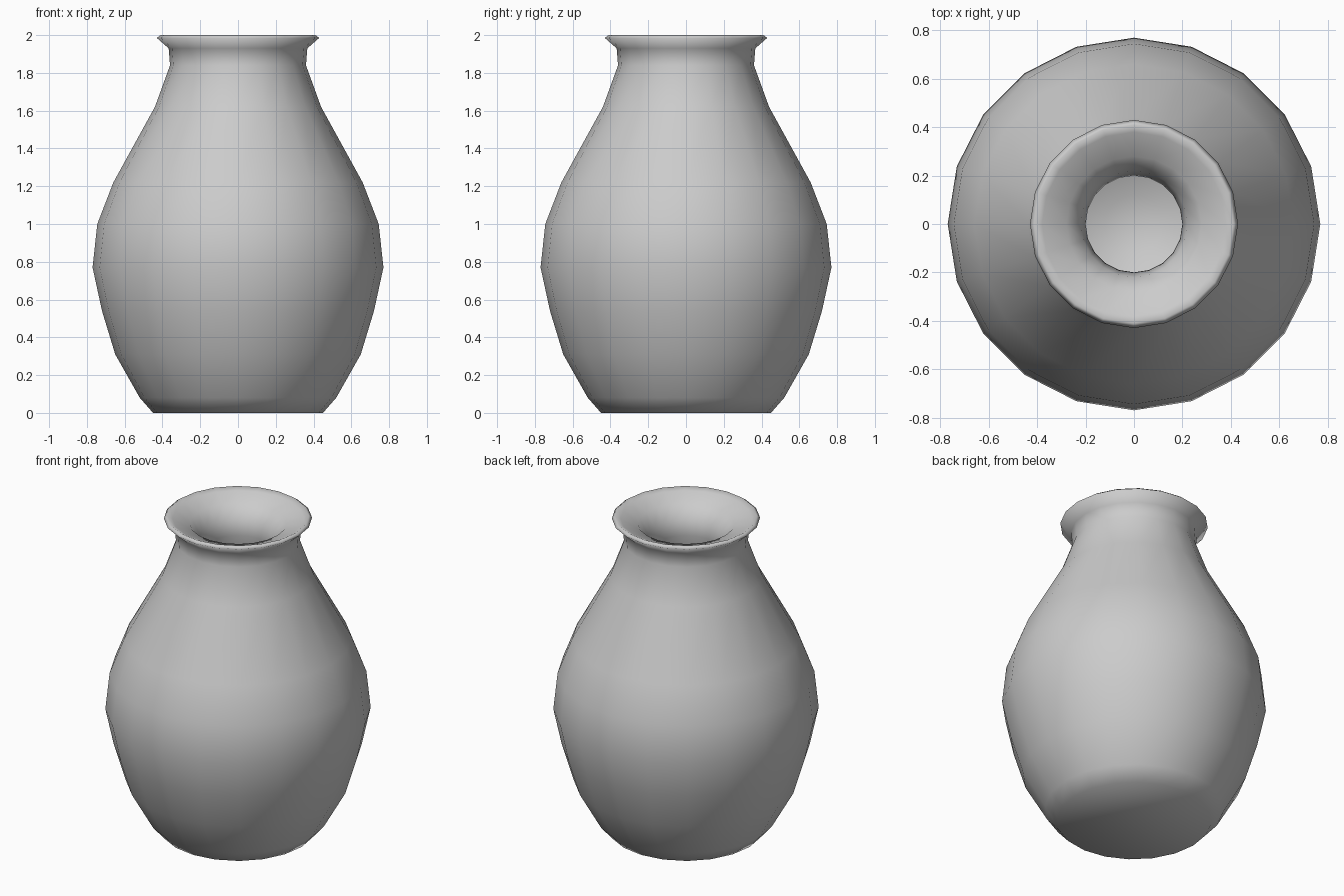
import bpy, bmesh, math

if "Cube" in bpy.data.objects:
    bpy.data.objects.remove(bpy.data.objects["Cube"])

SIDES = 20

# Profile (radius, height): outer wall up, over the lip, down the throat into the cavity
PROFILE = [
    (0.45, 0.0), (0.52, 0.08), (0.65, 0.31), (0.72, 0.54), (0.77, 0.77),
    (0.745, 1.0), (0.66, 1.22), (0.44, 1.62), (0.36, 1.84), (0.367, 1.93),
    (0.43, 1.985), (0.41, 2.0), (0.38, 1.985), (0.28, 1.95), (0.22, 1.87),
    (0.20, 1.78), (0.29, 1.55), (0.51, 1.15), (0.58, 0.97), (0.61, 0.77),
    (0.565, 0.575), (0.49, 0.38), (0.36, 0.24), (0.21, 0.19), (0.12, 0.14),
]

bm = bmesh.new()
rings = []
for r, z in PROFILE:
    rings.append([bm.verts.new((r * math.cos(2 * math.pi * i / SIDES),
                                r * math.sin(2 * math.pi * i / SIDES), z))
                  for i in range(SIDES)])

# Lathed wall
for lower, upper in zip(rings, rings[1:]):
    for i in range(SIDES):
        j = (i + 1) % SIDES
        bm.faces.new((lower[i], lower[j], upper[j], upper[i]))

# Underside and cavity floor
bm.faces.new(list(reversed(rings[0])))
bm.faces.new(rings[-1])
bmesh.ops.recalc_face_normals(bm, faces=bm.faces)
for f in bm.faces:
    f.smooth = True

mesh = bpy.data.meshes.new("vase")
bm.to_mesh(mesh)
bm.free()
bpy.context.collection.objects.link(bpy.data.objects.new("vase", mesh))
